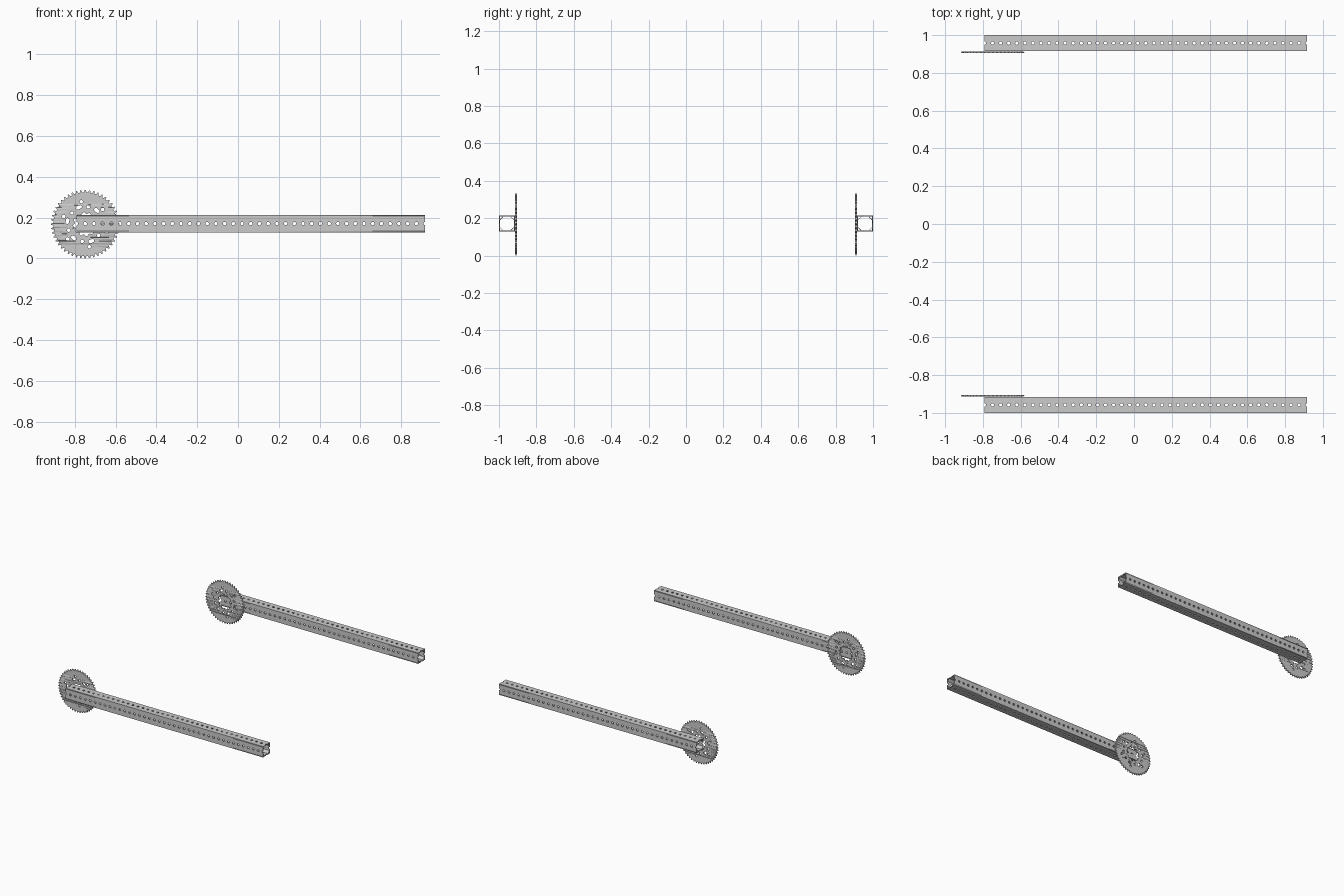
import bpy, math
from mathutils import Matrix, Vector

if "Cube" in bpy.data.objects:
    bpy.data.objects.remove(bpy.data.objects["Cube"])

PITCH, N = 0.0427, 40
X0, X1 = -0.7915, 0.9165
CX, CZ, R = X0 + PITCH, 0.168, 0.168
W, T, HR = 0.0854, 0.0054, 0.0084


def circle(cx, cy, r, n=16):
    return [(cx + r * math.cos(2 * math.pi * i / n),
             cy + r * math.sin(2 * math.pi * i / n)) for i in range(n)]


def slot(angle, r, half, rad):
    """Tangential slot centred at the given polar position."""
    pts = []
    for s in (1, -1):
        for i in range(9):
            a = (-math.pi / 2 + math.pi * i / 8) + (0 if s > 0 else math.pi)
            pts.append((s * half + rad * math.cos(a), rad * math.sin(a)))
    m = Matrix.Rotation(angle + math.pi / 2, 2)
    c = Vector((r * math.cos(angle), r * math.sin(angle)))
    return [tuple(m @ Vector(p) + c) for p in pts]


def plate(name, loops, thick):
    """Flat plate with holes, filled from closed outlines."""
    cu = bpy.data.curves.new(name + "_outline", 'CURVE')
    cu.dimensions, cu.fill_mode, cu.extrude = '2D', 'BOTH', thick / 2
    for pts in loops:
        sp = cu.splines.new('POLY')
        sp.points.add(len(pts) - 1)
        for p, q in zip(sp.points, pts):
            p.co = (q[0], q[1], 0, 1)
        sp.use_cyclic_u = True
    tmp = bpy.data.objects.new(name + "_tmp", cu)
    bpy.context.collection.objects.link(tmp)
    bpy.context.view_layer.update()
    dg = bpy.context.evaluated_depsgraph_get()
    me = bpy.data.meshes.new_from_object(tmp.evaluated_get(dg))
    bpy.data.objects.remove(tmp)
    return me


def add(name, me, matrix):
    ob = bpy.data.objects.new(name, me)
    bpy.context.collection.objects.link(ob)
    ob.matrix_world = matrix
    return ob


# tube wall: strip with a row of holes and half holes at both ends
def wall(width):
    h = width / 2
    arc = [-math.pi / 2 + math.pi * i / 8 for i in range(9)]
    left = [(X0 + HR * math.cos(a), -HR * math.sin(a)) for a in arc]
    right = [(X1 - HR * math.cos(a), HR * math.sin(a)) for a in arc]
    outline = [(X0, -h), (X1, -h)] + right
    outline += [(X1, h), (X0, h)] + left
    return [outline] + [circle(X0 + PITCH * i, 0, HR) for i in range(1, N)]


# sprocket outline: 48 rounded teeth
teeth = 48
profile = [(0.0, 0.155), (0.2, 0.1565), (0.38, 0.167), (0.5, R), (0.62, 0.167), (0.8, 0.1565)]
outline = []
for i in range(teeth):
    for f, r in profile:
        a = 2 * math.pi * (i + f + 0.5) / teeth
        outline.append((r * math.cos(a), r * math.sin(a)))

# splined bore, bolt holes and slots
bore = []
for i in range(96):
    a = 2 * math.pi * i / 96
    r = 0.055 + 0.004 * max(-1, min(1, 3 * math.sin(12 * a)))
    bore.append((r * math.cos(a), r * math.sin(a)))
loops = [outline, bore]
for i in range(6):
    a = math.radians(20 + 60 * i)
    loops.append(circle(0.0855 * math.cos(a), 0.0855 * math.sin(a), 0.0085))
    loops.append(slot(a + math.radians(30), 0.088, 0.006, 0.0085))
    loops.append(circle(0.112 * math.cos(a + 0.35), 0.112 * math.sin(a + 0.35), 0.0085))
sprocket = plate("sprocket", loops, 0.0094)
for v in sprocket.vertices:
    if v.co.xy.length > 0.16:
        v.co.z *= 0.45

flat = plate("wall_flat", wall(W), T)
side = plate("wall_side", wall(W - 2 * T), T)
GW = 0.024
gusset = plate("gusset", [[(X0, -GW / 2), (X1, -GW / 2), (X1, GW / 2), (X0, GW / 2)]], 0.003)

for s, tag in ((-1, "front"), (1, "back")):
    yc = s * (1 - W / 2)
    o = W / 2 - T / 2
    for k in range(4):
        turn = Matrix.Translation((0, yc, CZ + 0.003)) @ Matrix.Rotation(k * math.pi / 2, 4, 'X')
        add(f"{tag}_tube_wall_{k}", side if k % 2 else flat, turn @ Matrix.Translation((0, 0, o)))
        diag = turn @ Matrix.Rotation(math.pi / 4, 4, 'X')
        d = (W / 2 - T) * math.sqrt(2) - GW / 2
        add(f"{tag}_tube_corner_web_{k}", gusset, diag @ Matrix.Translation((0, 0, d)))
    y = s * (1 - W - 0.0055)
    add(f"{tag}_sprocket", sprocket,
        Matrix.Translation((CX, y, CZ)) @ Matrix.Rotation(math.pi / 2, 4, 'X'))
